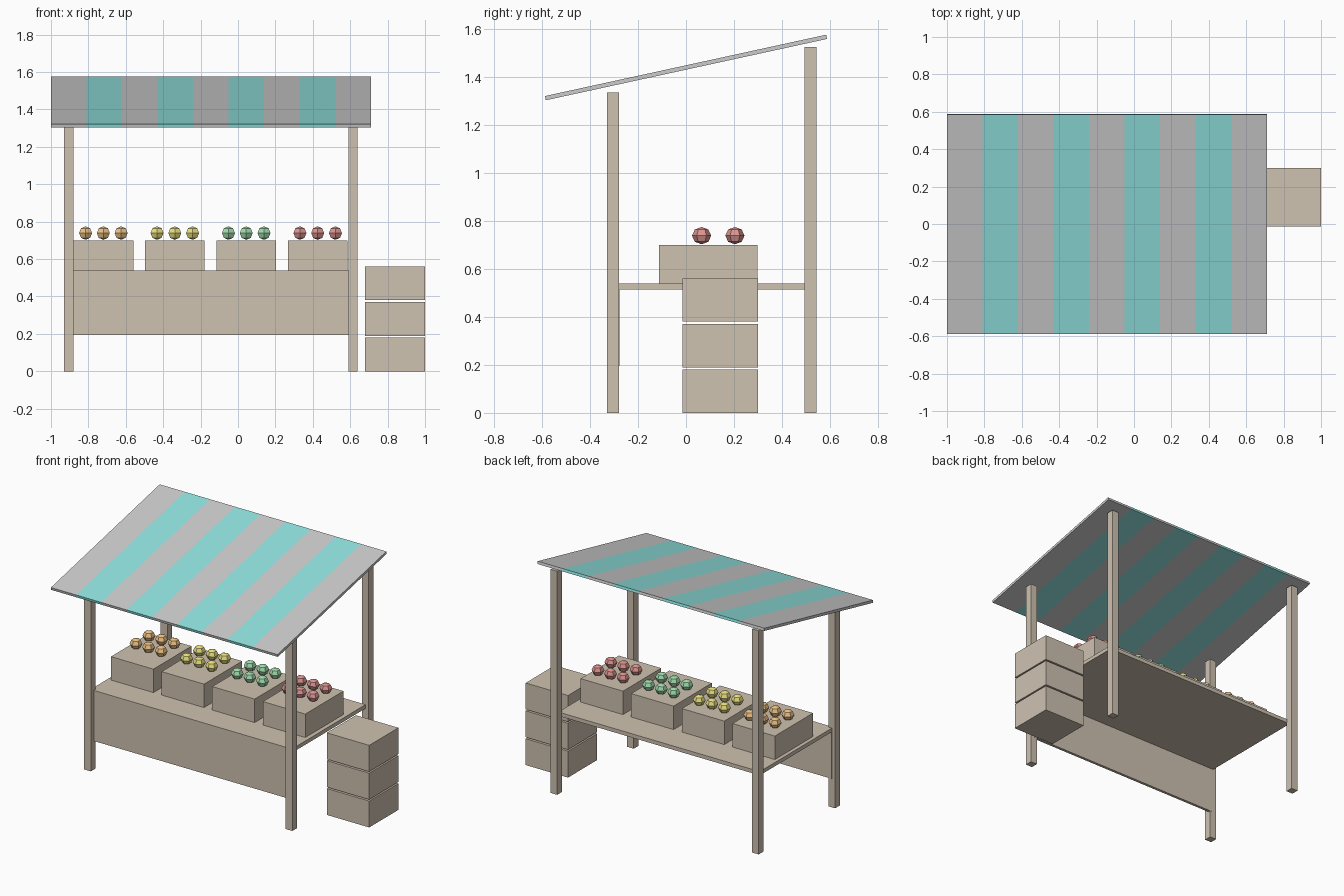
import bpy, bmesh, math

if "Cube" in bpy.data.objects:
    bpy.data.objects.remove(bpy.data.objects["Cube"])


def material(name, rgb):
    m = bpy.data.materials.new(name)
    m.diffuse_color = (*rgb, 1)
    m.use_nodes = True
    m.node_tree.nodes["Principled BSDF"].inputs["Base Color"].default_value = m.diffuse_color
    return m


WOOD = material("wood", (0.62, 0.54, 0.44))
TEAL = material("teal_cloth", (0.28, 0.76, 0.73))
WHITE = material("white_cloth", (0.87, 0.87, 0.85))
FRUIT = [("orange", (0.85, 0.54, 0.24)), ("yellow", (0.82, 0.74, 0.22)),
         ("green", (0.36, 0.72, 0.42)), ("red", (0.72, 0.30, 0.28))]


def finish(name, bm, mat):
    mesh = bpy.data.meshes.new(name)
    bm.to_mesh(mesh)
    bm.free()
    mesh.materials.append(mat)
    ob = bpy.data.objects.new(name, mesh)
    bpy.context.collection.objects.link(ob)
    return ob


def box(name, x, y, z, mat=WOOD):
    """Box from (min, max) ranges, origin at its centre."""
    bm = bmesh.new()
    bmesh.ops.create_cube(bm, size=1)
    bmesh.ops.scale(bm, vec=(x[1] - x[0], y[1] - y[0], z[1] - z[0]), verts=bm.verts)
    ob = finish(name, bm, mat)
    ob.location = [(a + b) / 2 for a, b in (x, y, z)]
    return ob


# Posts: short at the front, tall at the back
for side, x in (("left", -0.905), ("right", 0.615)):
    for end, y, top in (("front", -0.304), ("back", 0.52)) and (("front", -0.304, 1.335), ("back", 0.52, 1.525)):
        box(f"{end}_{side}_post", (x - 0.025, x + 0.025), (y - 0.025, y + 0.025), (0, top))

# Counter and its front panel
box("counter_top", (-0.905, 0.615), (-0.285, 0.497), (0.514, 0.54))
box("front_panel", (-0.905, 0.615), (-0.297, -0.278), (0.195, 0.54))

# Sloping striped canopy
STRIPE = 0.19
for i in range(9):
    x = -1 + i * STRIPE
    stripe = box(f"canopy_stripe_{i + 1}", (x, x + STRIPE), (-0.6, 0.6), (1.431, 1.449),
                 TEAL if i % 2 else WHITE)
    stripe.rotation_euler.x = math.radians(12.3)

# Display crates, each with two rows of three low-poly fruits
for i, (colour, rgb) in enumerate(FRUIT):
    cx = -0.72 + i * 0.382
    box(f"{colour}_fruit_crate", (cx - 0.16, cx + 0.16), (-0.112, 0.299), (0.54, 0.70))
    skin = material(f"{colour}_fruit_skin", rgb)
    for row, y in enumerate((0.065, 0.204)):
        for col in range(3):
            bm = bmesh.new()
            bmesh.ops.create_uvsphere(bm, u_segments=6, v_segments=4, radius=0.04)
            fruit = finish(f"{colour}_fruit_{row * 3 + col + 1}", bm, skin)
            fruit.location = (cx + (col - 1) * 0.095, y, 0.739)
            fruit.scale.z = 0.9

# Stack of spare crates beside the stall
for i in range(3):
    z = i * 0.19
    box(f"spare_crate_{i + 1}", (0.68, 1.0), (-0.014, 0.30), (z, z + 0.18))
